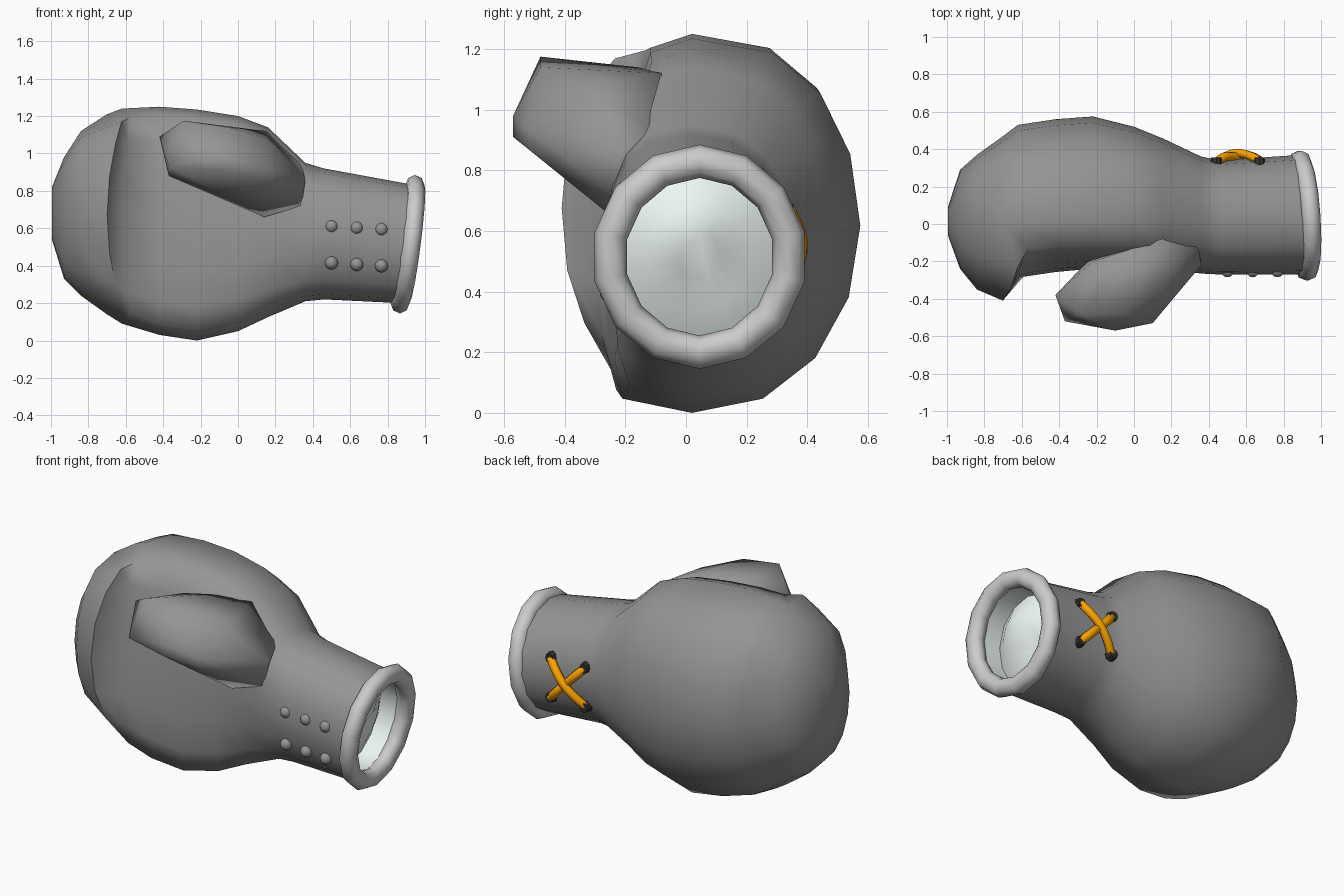
import bpy, bmesh, math
from mathutils import Matrix

if "Cube" in bpy.data.objects:
    bpy.data.objects.remove(bpy.data.objects["Cube"])

def material(name, rgb):
    m = bpy.data.materials.new(name)
    m.diffuse_color = (*rgb, 1)
    m.use_nodes = True
    m.node_tree.nodes["Principled BSDF"].inputs["Base Color"].default_value = m.diffuse_color
    return m

grey = material("leather_grey", (0.3, 0.3, 0.3))
pale = material("lining_pale", (0.85, 0.93, 0.89))
orange = material("lace_orange", (1.0, 0.38, 0.0))
black = material("eyelet_black", (0.03, 0.03, 0.03))

def finish(bm, name, mat=None, angle=50):
    bmesh.ops.recalc_face_normals(bm, faces=bm.faces[:])
    me = bpy.data.meshes.new(name)
    bm.to_mesh(me)
    bm.free()
    ob = bpy.data.objects.new(name, me)
    bpy.context.collection.objects.link(ob)
    if mat:
        me.materials.append(mat)
    bpy.context.view_layer.objects.active = ob
    bpy.ops.object.select_all(action='DESELECT')
    ob.select_set(True)
    bpy.ops.object.shade_smooth_by_angle(angle=math.radians(angle))
    return ob

def bridge(bm, rings, closed=False):
    pairs = list(zip(rings, rings[1:])) + ([(rings[-1], rings[0])] if closed else [])
    for a, b in pairs:
        n = len(a)
        for i in range(n):
            bm.faces.new((a[i], a[(i + 1) % n], b[(i + 1) % n], b[i]))

# Padded body and cuff: x, z low, z high, y front, y back, front squareness,
# x bow and palm slant of the front half (finger curl overhanging the palm)
SEG, YC = 16, 0.02
sections = [
    (-0.995, 0.54, 0.82, -0.06, 0.09, 0.9, 0, 0), (-0.93, 0.33, 0.98, -0.24, 0.29, 0.8, 0, 0),
    (-0.84, 0.24, 1.12, -0.35, 0.37, 0.7, 0, 0), (-0.70, 0.14, 1.21, -0.41, 0.47, 0.55, 0.09, 0),
    (-0.62, 0.09, 1.24, -0.27, 0.53, 0.35, 0.06, 0.06), (-0.42, 0.03, 1.25, -0.24, 0.56, 0.3, 0, 0.06),
    (-0.22, 0.0, 1.235, -0.225, 0.575, 0.3, 0, 0.05), (0.0, 0.05, 1.20, -0.23, 0.52, 0.4, 0, 0.04),
    (0.16, 0.125, 1.14, -0.24, 0.455, 0.55, 0, 0.02), (0.36, 0.21, 0.95, -0.265, 0.36, 0.75, 0, 0),
    (0.46, 0.22, 0.92, -0.27, 0.34, 0.75, 0, 0), (0.91, 0.20, 0.83, -0.27, 0.37, 0.9, 0, 0)]
bm = bmesh.new()
rings = []
for k, (x, z0, z1, yf, yb, p, bow, slant) in enumerate(sections):
    ring = []
    for i in range(SEG):
        c, s = math.cos(2 * math.pi * i / SEG), math.sin(2 * math.pi * i / SEG)
        c = 0 if abs(c) < 1e-6 else c
        back = (0.78 if s > 0 else 0.9) if x < 0.2 else 0.92
        y = YC + (yb - YC) * max(c, 0) ** back - (YC - yf) * max(-c, 0) ** p
        dx = 0.04 * s - 0.02 * c if k == len(sections) - 1 else 0
        if c < 0:
            y += slant * s
            dx += bow * s * s
        ring.append(bm.verts.new((x + dx, y, (z0 + z1) / 2 + (z1 - z0) / 2 * s)))
    rings.append(ring)
bridge(bm, rings)
bm.faces.new(rings[0])
finish(bm, "glove_body", grey, 70)

# Thumb: faceted hull rooted in the palm and blending into the wrist
thumb = [(-.42, -.38, 1.09), (-.37, -.52, .93), (-.37, -.42, .88), (-.29, -.48, 1.175),
         (-.22, -.2, 1.12), (-.25, -.2, .98), (-.1, -.15, .84), (-.05, -.48, 1.14),
         (-.1, -.57, .98), (-.1, -.57, .91), (.15, -.36, 1.08), (.1, -.53, .94),
         (.1, -.52, .87), (.14, -.26, .66), (.36, -.22, .86), (.34, -.24, .72),
         (-.06, -.16, 1.14), (.15, -.08, 1.12), (.34, -.1, .94)]
bm = bmesh.new()
for v in thumb:
    bm.verts.new(v)
bmesh.ops.convex_hull(bm, input=bm.verts[:])
bmesh.ops.delete(bm, geom=[v for v in bm.verts if not v.link_faces], context='VERTS')
finish(bm, "thumb", grey, 75)

# Rolled rim around the opening, slightly tilted
def opening(a):
    return 0.04 * math.sin(a) - 0.02 * math.cos(a)

N = 14
angles = [2 * math.pi * (i + 0.5) / N for i in range(N)]
bm = bmesh.new()
rings = []
for a in angles:
    ring = []
    for j in range(8):
        b = 2 * math.pi * j / 8
        r = 0.305 + 0.055 * math.cos(b)
        ring.append(bm.verts.new((0.906 + opening(a) + 0.051 * math.sin(b),
                                  0.045 + (r - 0.005) * math.cos(a),
                                  0.515 + (r + 0.01) * math.sin(a))))
    rings.append(ring)
bridge(bm, rings, closed=True)
finish(bm, "cuff_rim")

# Pale lining: short wall and gently domed end inside the opening
bm = bmesh.new()
rings = [[bm.verts.new((x + opening(a), 0.045 + r * math.cos(a), 0.515 + (r + 0.01) * math.sin(a)))
          for a in angles] for x, r in ((0.91, 0.262), (0.76, 0.262), (0.81, 0.17), (0.83, 0.07))]
bridge(bm, rings)
bm.faces.new(rings[-1])
finish(bm, "lining", pale)

# Studs on the front of the cuff
bm = bmesh.new()
for x in (0.5, 0.635, 0.767):
    for z in (0.415, 0.61):
        bmesh.ops.create_uvsphere(bm, u_segments=12, v_segments=8, radius=0.035,
                                  matrix=Matrix.Translation((x, -0.25, z - 0.06 * (x - 0.5))))
finish(bm, "cuff_studs", grey)

# Crossed laces on the back of the cuff
def tube(name, pts, radius, mat):
    cu = bpy.data.curves.new(name, 'CURVE')
    cu.dimensions = '3D'
    cu.bevel_depth, cu.bevel_resolution, cu.resolution_u = radius, 1, 4
    cu.use_fill_caps = True
    sp = cu.splines.new('BEZIER')
    sp.bezier_points.add(len(pts) - 1)
    for q, co in zip(sp.bezier_points, pts):
        q.co = co
        q.handle_left_type = q.handle_right_type = 'AUTO'
    cu.materials.append(mat)
    bpy.context.collection.objects.link(bpy.data.objects.new(name, cu))

X0, X1, Z0, Z1 = 0.44, 0.67, 0.42, 0.66
for n, (za, zb, h) in enumerate(((Z0, Z1, 0.378), (Z1, Z0, 0.36))):
    tube(f"lace_{n + 1}", [(X0, 0.33, za), (X0 + .05, 0.36, za + (zb - za) * .22),
                           ((X0 + X1) / 2, h, (za + zb) / 2),
                           (X1 - .05, 0.365, zb - (zb - za) * .22), (X1, 0.34, zb)], 0.025, orange)

# Eyelets at the lace ends
for x in (X0, X1):
    for z in (Z0, Z1):
        bm = bmesh.new()
        bmesh.ops.create_cone(bm, cap_ends=True, segments=8, radius1=0.034, radius2=0.028, depth=0.04,
                              matrix=Matrix.Translation((x, 0.335, z)) @ Matrix.Rotation(-math.pi / 2, 4, 'X'))
        finish(bm, "eyelet", black, 30)
